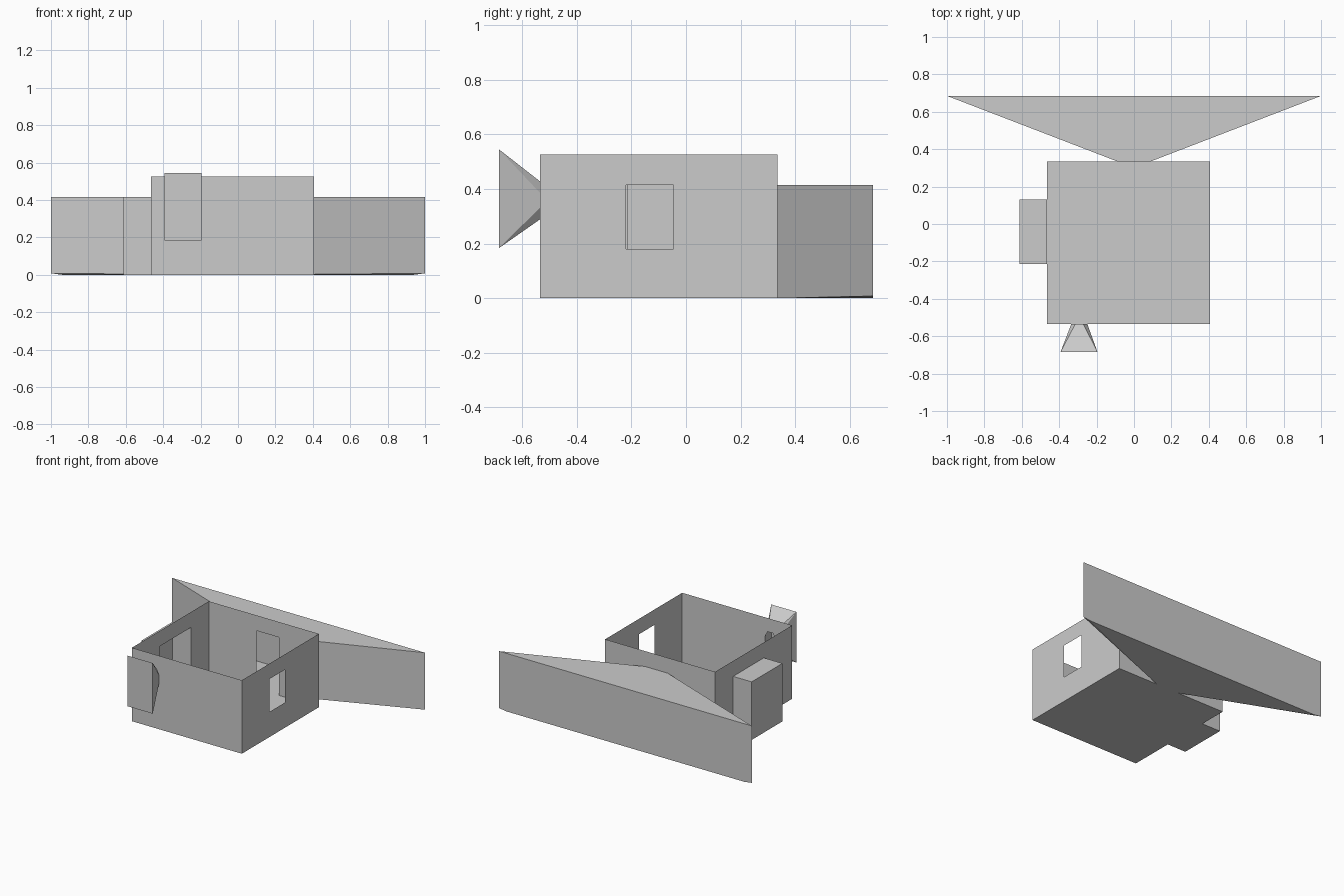
import bpy, bmesh

if "Cube" in bpy.data.objects:
    bpy.data.objects.remove(bpy.data.objects["Cube"])

# Room bounds and shared opening height
X0, X1, Y0, Y1, H = -0.465, 0.405, -0.535, 0.335, 0.525
DOOR = 0.415


def finish(name, bm):
    bmesh.ops.remove_doubles(bm, verts=bm.verts, dist=1e-5)
    mesh = bpy.data.meshes.new(name)
    bm.to_mesh(mesh)
    bm.free()
    obj = bpy.data.objects.new(name, mesh)
    bpy.context.collection.objects.link(obj)
    return obj


def faces(name, polys):
    bm = bmesh.new()
    for poly in polys:
        bm.faces.new([bm.verts.new(p) for p in poly])
    return finish(name, bm)


def wall(name, outline, place, hole=None):
    """Thin flat wall from a 2D outline with an optional cut-out."""
    bm = bmesh.new()
    edges = []
    for loop in (outline, hole or []):
        vs = [bm.verts.new(place(a, z)) for a, z in loop]
        edges += [bm.edges.new((vs[i - 1], vs[i])) for i in range(len(vs))]
    bmesh.ops.triangle_fill(bm, edges=edges, use_beauty=True, use_dissolve=False)
    return finish(name, bm)


def rect(a0, a1, z0, z1):
    return [(a0, z0), (a1, z0), (a1, z1), (a0, z1)]


def doorway(a0, a1, d0, d1):
    """Wall outline with a door notch reaching the floor."""
    return [(a0, 0), (d0, 0), (d0, DOOR), (d1, DOOR), (d1, 0), (a1, 0), (a1, H), (a0, H)]


def at(points, z):
    return [(x, y, z) for x, y in points]


# Room floor
faces("room_floor", [at(rect(X0, X1, Y0, Y1), 0)])

# Walls: small round hole in front, window right, doorways left and back
cx, cz, hw, hh = -0.2925, 0.358, 0.043, 0.07
port = [(cx + sx * hw, cz + sz * hh) for sx, sz in
        [(-1, -.4), (-.5, -1), (.5, -1), (1, -.4), (1, .4), (.5, 1), (-.5, 1), (-1, .4)]]
wall("front_wall", rect(X0, X1, 0, H), lambda a, z: (a, Y0, z), port)
wall("right_wall", rect(Y0, Y1, 0, H), lambda a, z: (X1, a, z),
     rect(-0.22, -0.045, 0.18, DOOR))
wall("left_wall", doorway(Y0, Y1, -0.215, 0.132), lambda a, z: (X0, a, z))
wall("back_wall", doorway(X0, X1, -0.09, 0.09), lambda a, z: (a, Y1, z))

# Alcove beyond the left doorway
a = [(X0, -0.215), (-0.612, -0.215), (-0.612, 0.132), (X0, 0.132)]
faces("alcove", [at(a, DOOR), at(a[::-1], 0)] +
      [[(*p, 0), (*q, 0), (*q, DOOR), (*p, DOOR)] for p, q in zip(a, a[1:])])

# Flared rear bay beyond the back doorway, outer floor corners slightly raised
B, R = 0.685, 0.008
side = [[(s * .09, Y1, 0), (s, B, R), (s, B, DOOR), (s * .09, Y1, DOOR)] for s in (-1, 1)]
top = at([(-.09, Y1), (.09, Y1), (1, B), (-1, B)], DOOR)
mid_floor = at([(-.09, Y1), (-.94, B), (.94, B), (.09, Y1)], 0)
corner_floor = [[(s * .09, Y1, 0), (s * .94, B, 0), (s, B, R)] for s in (-1, 1)]
back = [(-1, B, R), (-.94, B, 0), (.94, B, 0), (1, B, R), (1, B, DOOR), (-1, B, DOOR)]
faces("rear_bay", side + [top, mid_floor, back] + corner_floor)

# Funnel flaring from the round hole to a closed rectangular front
F = -0.685
cap = [(x, F, z) for x, z in rect(-0.393, -0.195, 0.183, 0.545)]
ring = [(x, Y0, z) for x, z in port]
polys = [cap]
for i in range(4):
    p, q, r = ring[2 * i], ring[2 * i + 1], ring[(2 * i + 2) % 8]
    polys.append([p, cap[i], q])
    polys.append([q, cap[i], cap[(i + 1) % 4], r])
funnel = faces("front_funnel", polys)

# Consistent outward normals on the shells
for obj in bpy.data.objects:
    bm = bmesh.new()
    bm.from_mesh(obj.data)
    bmesh.ops.recalc_face_normals(bm, faces=bm.faces)
    bm.to_mesh(obj.data)
    bm.free()
